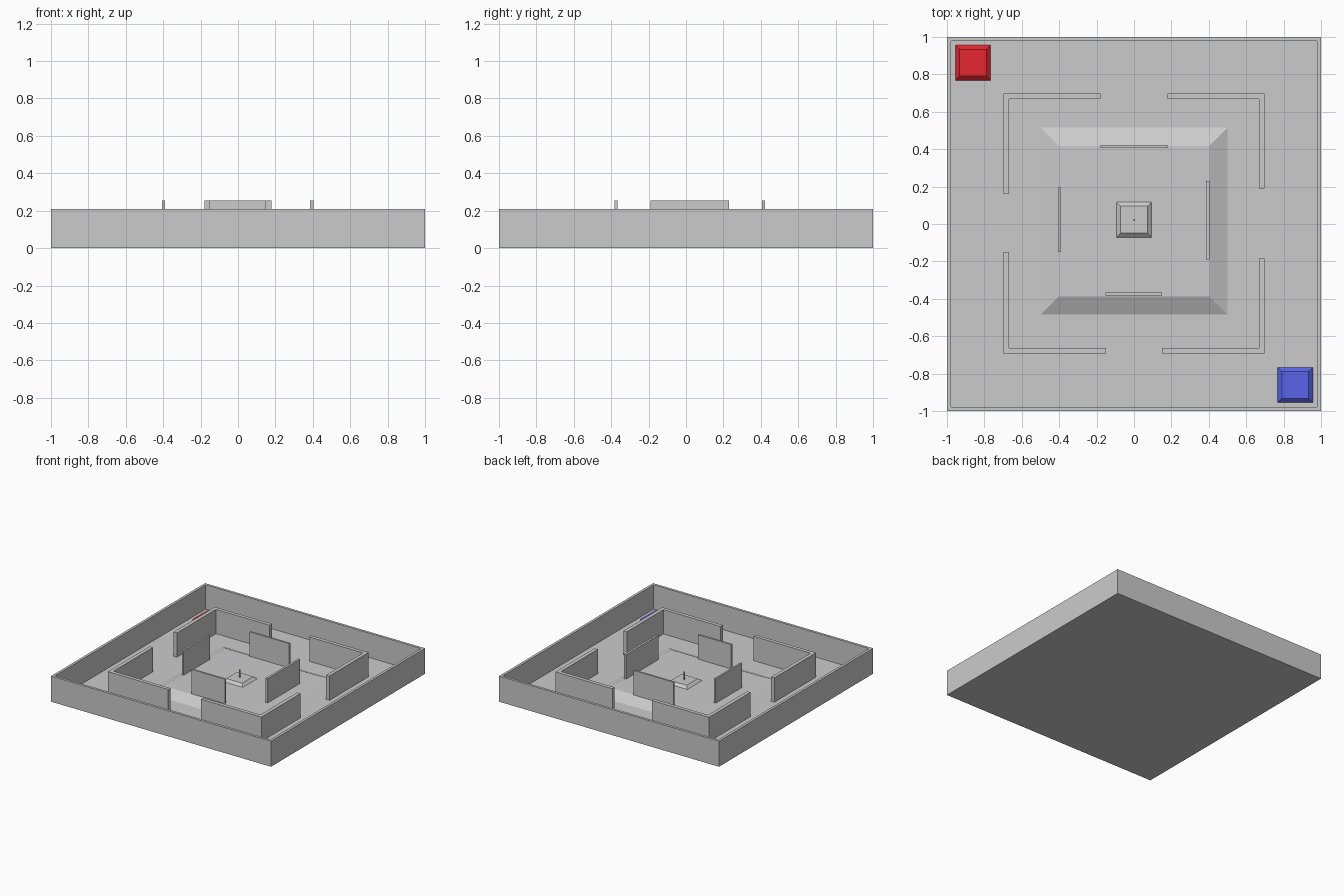
import bpy, bmesh

if "Cube" in bpy.data.objects:
    bpy.data.objects.remove(bpy.data.objects["Cube"])

FLOOR, DECK = 0.01, 0.055   # floor and raised platform levels
WALL = 0.2                  # wall height


def material(name, rgb):
    m = bpy.data.materials.new(name)
    m.diffuse_color = (*rgb, 1)
    m.use_nodes = True
    m.node_tree.nodes["Principled BSDF"].inputs["Base Color"].default_value = m.diffuse_color
    return m


def finish(name, bm, mat=None):
    bmesh.ops.recalc_face_normals(bm, faces=bm.faces)
    me = bpy.data.meshes.new(name)
    bm.to_mesh(me)
    bm.free()
    ob = bpy.data.objects.new(name, me)
    bpy.context.collection.objects.link(ob)
    if mat:
        me.materials.append(mat)
    return ob


def prism(name, outline, z0, z1, mat=None):
    """Extrude a flat outline upward."""
    bm = bmesh.new()
    face = bm.faces.new([bm.verts.new((x, y, z0)) for x, y in outline])
    ret = bmesh.ops.extrude_face_region(bm, geom=[face], use_keep_orig=True)
    for v in ret["geom"]:
        if isinstance(v, bmesh.types.BMVert):
            v.co.z = z1
    return finish(name, bm, mat)


def box(name, x0, x1, y0, y1, z0, z1, mat=None):
    return prism(name, [(x0, y0), (x1, y0), (x1, y1), (x0, y1)], z0, z1, mat)


def frustum(name, cx, cy, half, top_half, z0, z1, mat=None):
    """Square slab with sloping sides."""
    bm = bmesh.new()
    rings = []
    for h, z in ((half, z0), (top_half, z1)):
        rings.append([bm.verts.new((cx + sx * h, cy + sy * h, z))
                      for sx, sy in ((-1, -1), (1, -1), (1, 1), (-1, 1))])
    lo, hi = rings
    bm.faces.new(lo)
    bm.faces.new(hi)
    for i in range(4):
        j = (i + 1) % 4
        bm.faces.new((lo[i], lo[j], hi[j], hi[i]))
    return finish(name, bm, mat)


# Outer tray: a box with its top inset and sunk to the floor level
bm = bmesh.new()
bmesh.ops.create_cube(bm, size=2)
for v in bm.verts:
    v.co.z = 0.21 if v.co.z > 0 else 0
top = max(bm.faces, key=lambda f: f.calc_center_median().z)
bmesh.ops.inset_region(bm, faces=[top], thickness=0.03)
ret = bmesh.ops.extrude_face_region(bm, geom=[top])
bmesh.ops.delete(bm, geom=[top], context="FACES_ONLY")
for v in ret["geom"]:
    if isinstance(v, bmesh.types.BMVert):
        v.co.z = FLOOR
finish("outer_walls_and_floor", bm)

# Middle ring: four L-shaped corner walls (signs, gap end in x, gap end in y)
T = 0.03
for name, sx, sy, ex, ey in (("back_left", -1, 1, 0.18, 0.16),
                             ("back_right", 1, 1, 0.18, 0.19),
                             ("front_left", -1, -1, 0.15, 0.15),
                             ("front_right", 1, -1, 0.15, 0.185)):
    ox, oy = 0.698, 0.698 if sy > 0 else 0.692
    ell = [(ex, oy), (ox, oy), (ox, ey), (ox - T, ey), (ox - T, oy - T), (ex, oy - T)]
    prism("corner_wall_" + name, [(sx * x, sy * y) for x, y in ell],
          FLOOR, FLOOR + WALL)

# Raised central platform and its four shield walls
frustum("platform", 0, 0.015, 0.5, 0.403, FLOOR, DECK)
for name, x0, x1, y0, y1 in (("back", -0.18, 0.18, 0.407, 0.422),
                             ("front", -0.153, 0.15, -0.383, -0.367),
                             ("left", -0.405, -0.39, -0.15, 0.195),
                             ("right", 0.385, 0.403, -0.19, 0.23)):
    box("shield_wall_" + name, x0, x1, y0, y1, FLOOR, DECK + WALL)

# Pedestals: centre stand and the two coloured corner bases
red = material("red", (0.8, 0.02, 0.03))
blue = material("blue", (0.1, 0.13, 0.8))
yellow = material("yellow", (0.8, 0.7, 0.05))
P = 0.02
frustum("centre_pedestal", 0, 0.023, 0.094, 0.072, DECK, DECK + P)
frustum("red_base", -0.86, 0.862, 0.094, 0.072, FLOOR, FLOOR + P, red)
frustum("blue_base", 0.862, -0.86, 0.094, 0.072, FLOOR, FLOOR + P, blue)

# Small marker post with a yellow tip
box("marker_post", -0.003, 0.003, 0.02, 0.026, DECK + P, 0.125)
box("marker_tip", -0.005, 0.005, 0.018, 0.028, 0.125, 0.14, yellow)
